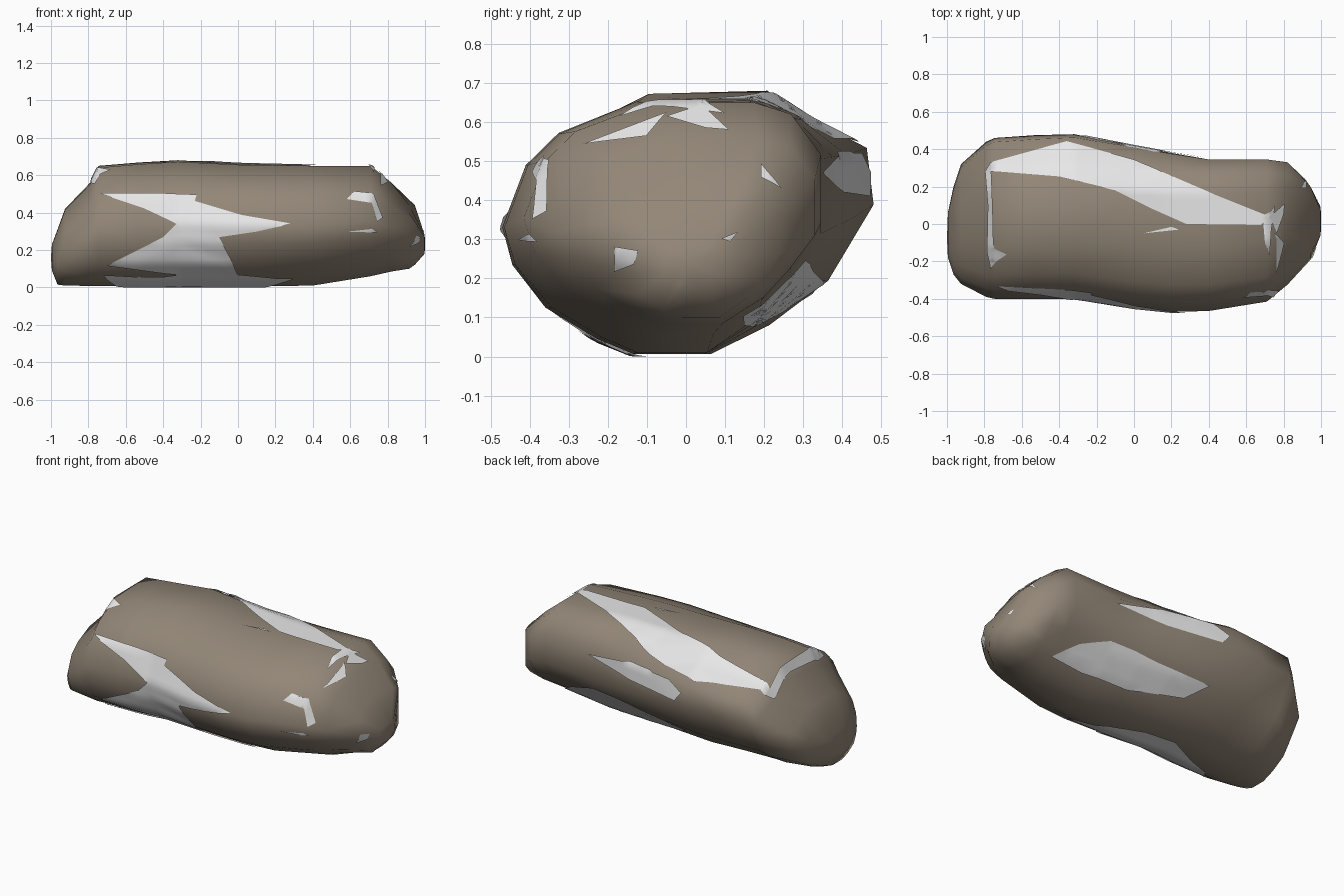
import bpy, bmesh
from mathutils import Vector
from mathutils.bvhtree import BVHTree
from mathutils.geometry import delaunay_2d_cdt

if "Cube" in bpy.data.objects:
    bpy.data.objects.remove(bpy.data.objects["Cube"])


def material(name, rgb):
    m = bpy.data.materials.new(name)
    m.diffuse_color = (*rgb, 1)
    m.use_nodes = True
    m.node_tree.nodes["Principled BSDF"].inputs["Base Color"].default_value = m.diffuse_color
    return m


BROWN = material("brown_stone", (0.29, 0.24, 0.185))
GREY = material("pale_grey_stone", (0.8, 0.8, 0.8))


def finish(bm, name, mat):
    me = bpy.data.meshes.new(name)
    for f in bm.faces:
        f.smooth = True
    bm.to_mesh(me)
    me.materials.append(mat)
    ob = bpy.data.objects.new(name, me)
    bpy.context.collection.objects.link(ob)
    return ob


# Cross-sections (unit y, z) for the two ends of the boulder
LEFT = [(-1, 0), (-.89, .45), (-.7, .72), (-.35, .97), (.34, 1), (.6, .75), (.95, .57),
        (1, .18), (.72, -.45), (.34, -.8), (0, -1), (-.4, -1), (-.62, -.88), (-.88, -.62), (-.97, -.3)]
RIGHT = [(-1, 0), (-.85, .5), (-.65, .75), (-.14, 1), (.55, 1), (.8, .9), (1, .55),
         (1, -.05), (.8, -.42), (.6, -.72), (.28, -1), (-.16, -1), (-.38, -.88), (-.7, -.64), (-.93, -.3)]
# x, y min, y max, z min, z max
RINGS = [(-.995, -.18, .06, .09, .23), (-.965, -.27, .2, .015, .31), (-.925, -.32, .32, .01, .42),
         (-.79, -.39, .44, .008, .56), (-.745, -.4, .46, .007, .65), (-.53, -.4, .475, .007, .668),
         (-.32, -.4, .48, .007, .68), (0, -.45, .42, .007, .66), (.2, -.47, .38, .007, .655),
         (.4, -.465, .345, .01, .65), (.71, -.415, .345, .06, .65), (.82, -.325, .33, .085, .56),
         (.93, -.19, .24, .1, .44), (.998, -.06, .09, .18, .28)]

# Main boulder: lofted rings with capped ends
bm = bmesh.new()
loops = []
for x, y0, y1, z0, z1 in RINGS:
    t = min(max((x + .5) / .9, 0), 1)
    ring = []
    for a, b in zip(LEFT, RIGHT):
        u, v = a[0] + (b[0] - a[0]) * t, a[1] + (b[1] - a[1]) * t
        ring.append(bm.verts.new((x, (y0 + y1) / 2 + u * (y1 - y0) / 2, (z0 + z1) / 2 + v * (z1 - z0) / 2)))
    loops.append(ring)
n = len(LEFT)
# Shallow radial folds in the right end
for i in range(n):
    loops[-2][i].co.x += .015 if i % 4 < 2 else -.015
for a, b in zip(loops, loops[1:]):
    for i in range(n):
        bm.faces.new((a[i], a[(i + 1) % n], b[(i + 1) % n], b[i]))
for ring, tip in ((loops[0], (-1, -.08, .16)), (loops[-1], (1, .01, .24))):
    p = bm.verts.new(tip)
    for i in range(n):
        bm.faces.new((ring[i], ring[(i + 1) % n], p))
bmesh.ops.triangulate(bm, faces=bm.faces[:])
bmesh.ops.recalc_face_normals(bm, faces=bm.faces[:])
tree = BVHTree.FromBMesh(bm)
finish(bm, "boulder", BROWN)

# Projection directions for the exposed patches
VIEWS = {
    "front": (lambda a, b: Vector((a, -3, b)), Vector((0, 1, 0))),
    "back": (lambda a, b: Vector((a, 3, b)), Vector((0, -1, 0))),
    "top": (lambda a, b: Vector((a, b, 3)), Vector((0, 0, -1))),
    "bottom": (lambda a, b: Vector((a, b, -3)), Vector((0, 0, 1))),
    "right": (lambda a, b: Vector((3, a, b)), Vector((-1, 0, 0))),
}


def patch(name, view, pts, step=.025):
    """Drape a thin grey outline onto the boulder."""
    place, d = VIEWS[view]
    outline = []
    for p, q in zip(pts, pts[1:] + pts[:1]):
        p, q = Vector(p), Vector(q)
        k = max(1, int((q - p).length / step))
        outline += [p.lerp(q, i / k) for i in range(k)]
    m = len(outline)
    grid = [Vector((i * step + .003, j * step + .002)) for i in range(-40, 41) for j in range(-20, 30)]
    co, _, tris, *_ = delaunay_2d_cdt(outline + grid, [], [list(range(m))], 1, 1e-5)
    bm = bmesh.new()
    verts = []
    for c in co:
        start = place(*c)
        loc, nor, _, _ = tree.ray_cast(start, d)
        if loc is None:
            loc, nor, _, _ = tree.find_nearest(start + d * 2.6)
        loc = loc + nor * .007
        loc.z = max(loc.z, 0)
        verts.append(bm.verts.new(loc))
    for t in tris:
        bm.faces.new([verts[i] for i in t])
    bmesh.ops.delete(bm, geom=[v for v in bm.verts if not v.link_faces], context='VERTS')
    bmesh.ops.recalc_face_normals(bm, faces=bm.faces[:])
    if sum(f.normal.dot(d) * f.calc_area() for f in bm.faces) > 0:
        bmesh.ops.reverse_faces(bm, faces=bm.faces[:])
    finish(bm, name, GREY)


# Large exposed grey areas
patch("front_patch", "front", [(-.74, .5), (-.45, .5), (-.22, .495), (-.23, .46), (.02, .385), (.28, .34),
      (.1, .3), (-.1, .27), (-.04, .16), (0, .07), (-.2, .06), (-.4, .08), (-.7, .12), (-.52, .21),
      (-.4, .27), (-.33, .34), (-.5, .42)])
patch("top_patch", "top", [(-.77, .28), (-.4, .25), (-.1, .18), (.1, .08), (.28, 0), (.68, -.005), (.75, .08),
      (.7, .05), (.4, .17), (0, .34), (-.25, .41), (-.36, .44), (-.76, .33)])
patch("back_upper_patch", "back", [(.42, .47), (.1, .52), (-.2, .52), (-.3, .47), (-.25, .41), (.1, .42)])
patch("back_lower_patch", "back", [(.72, .11), (.6, .19), (.42, .25), (.25, .24), (.1, .22), (-.25, .19),
      (-.15, .12), (.2, .08), (.5, .085)])
patch("bottom_patch", "bottom", [(.3, -.23), (.1, -.1), (-.1, -.02), (-.3, 0), (-.5, -.1), (-.65, -.15),
      (-.72, -.27), (-.4, -.24), (0, -.27)])

# Small chips around the end rims
patch("left_rim_chip", "top", [(-.79, .28), (-.76, .33), (-.75, .1), (-.745, -.13), (-.68, -.16),
      (-.74, -.2), (-.76, -.24), (-.78, -.15), (-.775, .1)])
patch("right_rim_chip", "top", [(.69, .02), (.75, .1), (.73, -.03), (.72, -.17), (.7, -.1)])
patch("front_rim_chip", "front", [(.58, .47), (.62, .51), (.72, .5), (.77, .37), (.74, .35), (.71, .45)])
patch("front_low_chip", "front", [(.58, .3), (.72, .315), (.74, .295)])
patch("end_chip_a", "right", [(-.26, .54), (-.05, .62), (-.1, .56)])
patch("end_chip_b", "right", [(-.05, .61), (.04, .64), (.11, .575), (.05, .58)])
patch("end_chip_c", "right", [(-.18, .28), (-.12, .27), (-.13, .24), (-.18, .22)])
patch("end_chip_d", "right", [(.19, .49), (.24, .43), (.19, .455)])
patch("end_chip_e", "right", [(.09, .3), (.13, .32), (.11, .295)])
patch("top_chip", "top", [(.05, -.05), (.2, -.015), (.24, -.03)])
